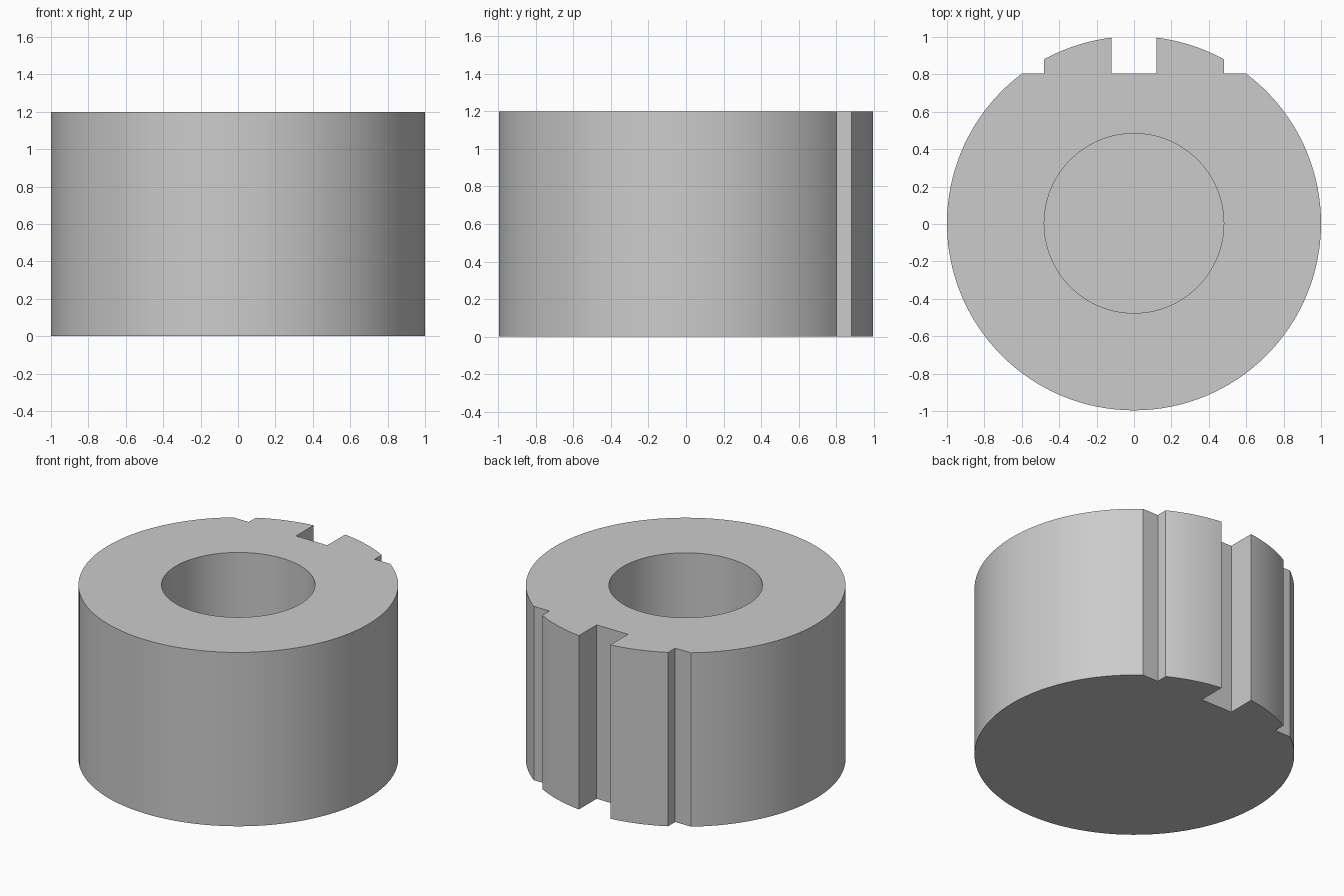
import bpy
import math

cube = bpy.data.objects.get("Cube")
if cube:
    bpy.data.objects.remove(cube, do_unlink=True)

HEIGHT = 1.2
RADIUS = 1.0
BORE_RADIUS = 0.48
BORE_FLOOR = 0.2
SLOT_FLOOR = 0.8      # flat floor shared by all the slots
SLOT_HALF = 0.12      # half width of the middle slot
SHOULDER = 0.48       # outer side of the two keys
CENTRE_Y = 0.0036     # balances the missing crown of the disc

grey = bpy.data.materials.new("light_grey")
grey.use_nodes = True
colour = (0.6, 0.6, 0.6, 1)
grey.diffuse_color = colour
grey.node_tree.nodes["Principled BSDF"].inputs["Base Color"].default_value = colour


def cylinder(name, radius, bottom, top):
    bpy.ops.mesh.primitive_cylinder_add(
        vertices=128, radius=radius, depth=top - bottom,
        location=(0, CENTRE_Y, (top + bottom) / 2))
    obj = bpy.context.object
    obj.name = name
    obj.data.materials.append(grey)
    return obj


def slot_cutter(name, x0, x1):
    bpy.ops.mesh.primitive_cube_add(
        size=1, location=((x0 + x1) / 2, CENTRE_Y + SLOT_FLOOR + 0.25, HEIGHT / 2))
    obj = bpy.context.object
    obj.name = name
    obj.scale = (x1 - x0, 0.5, HEIGHT + 0.4)
    obj.data.materials.append(grey)
    return obj


# Main body
body = cylinder("bushing_body", RADIUS, 0, HEIGHT)

# Blind bore, middle slot and the shoulder steps beside the keys
cutters = [
    cylinder("bore_cutter", BORE_RADIUS, BORE_FLOOR, HEIGHT + 0.2),
    slot_cutter("slot_cutter", -SLOT_HALF, SLOT_HALF),
    slot_cutter("left_shoulder_cutter", SHOULDER, 0.9),
    slot_cutter("right_shoulder_cutter", -0.9, -SHOULDER),
]

bpy.ops.object.select_all(action='DESELECT')
bpy.context.view_layer.objects.active = body
body.select_set(True)
for cutter in cutters:
    cutter.hide_render = True
    mod = body.modifiers.new("cut", 'BOOLEAN')
    mod.operation = 'DIFFERENCE'
    mod.solver = 'EXACT'
    mod.object = cutter
    bpy.ops.object.modifier_apply(modifier=mod.name)
for cutter in cutters:
    bpy.data.objects.remove(cutter, do_unlink=True)

# Smooth round walls with crisp edges
bpy.ops.object.shade_smooth_by_angle(angle=math.radians(25))
